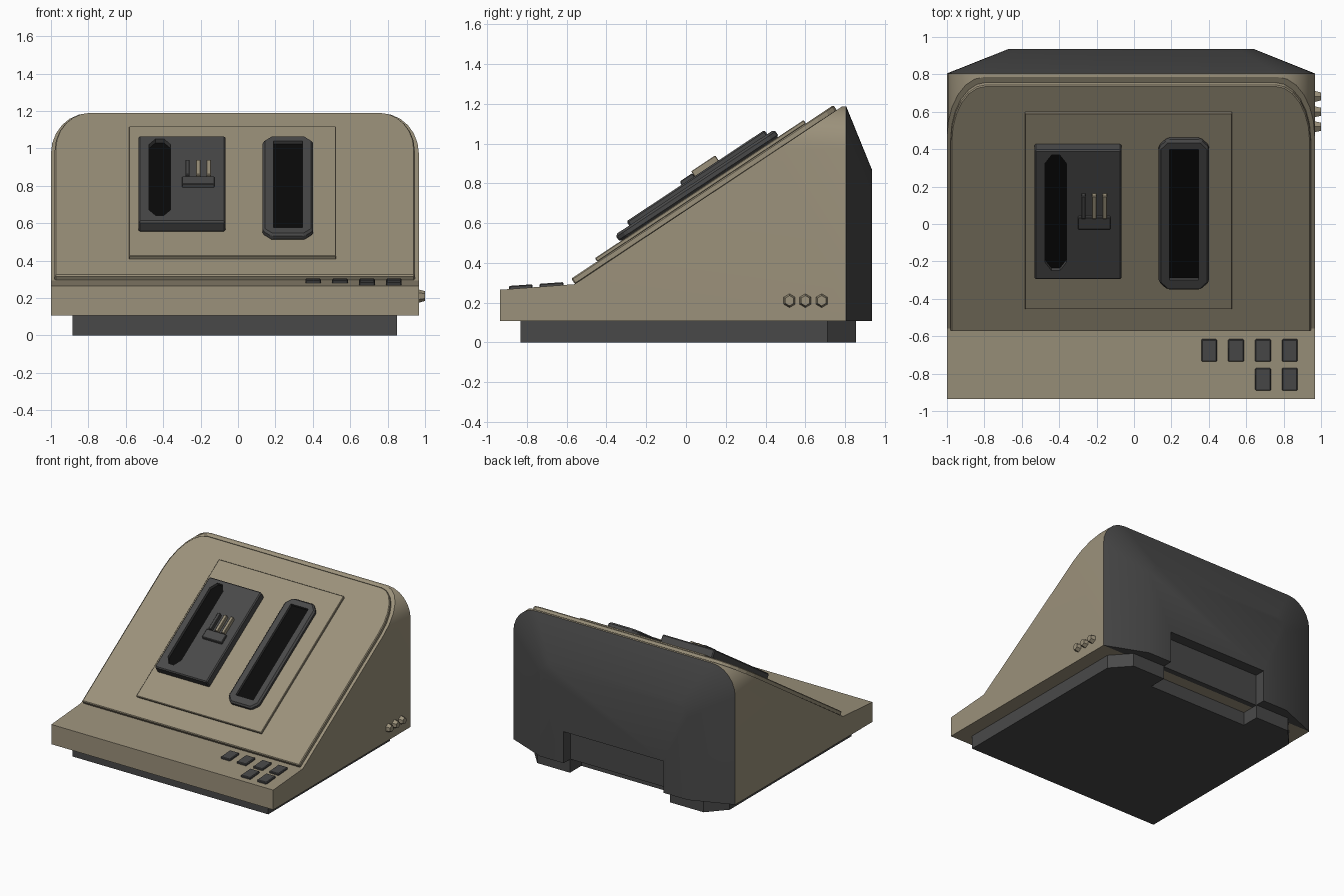
import bpy, bmesh, math

if "Cube" in bpy.data.objects:
    bpy.data.objects.remove(bpy.data.objects["Cube"])

def mat(name, r, g, b):
    m = bpy.data.materials.new(name)
    m.diffuse_color = (r, g, b, 1)
    m.use_nodes = True
    m.node_tree.nodes["Principled BSDF"].inputs["Base Color"].default_value = m.diffuse_color
    return m

TAN = mat("warm_tan", 0.33, 0.285, 0.198)
DARK = mat("charcoal", 0.066, 0.066, 0.066)
BLACK = mat("slot_black", 0.003, 0.003, 0.003)

# Local frames: (a, b, height) -> world
CS, SN = math.cos(math.radians(33.5)), math.sin(math.radians(33.5))
def slope(x, u, n): return (x, -0.56 + CS * u - SN * n, 0.296 + SN * u + CS * n)
LC, LS = math.cos(0.07), math.sin(0.07)
def ledge(x, v, n): return (x, -0.935 + LC * v - LS * n, 0.265 + LS * v + LC * n)
def along_y(x, z, y): return (x, y, z)
def along_x(y, z, x): return (x, y, z)
def along_z(x, y, z): return (x, y, z)

def loft(name, frame, loop0, h0, loop1, h1, material, bevel=0.0):
    """Closed solid between two outlines with the same number of points."""
    bm = bmesh.new()
    a = [bm.verts.new(frame(p, q, h0)) for p, q in loop0]
    b = [bm.verts.new(frame(p, q, h1)) for p, q in loop1]
    bm.faces.new(a)
    bm.faces.new(b[::-1])
    for i in range(len(a)):
        j = (i + 1) % len(a)
        bm.faces.new((a[i], a[j], b[j], b[i]))
    bmesh.ops.recalc_face_normals(bm, faces=bm.faces)
    me = bpy.data.meshes.new(name)
    bm.to_mesh(me)
    bm.free()
    ob = bpy.data.objects.new(name, me)
    bpy.context.collection.objects.link(ob)
    me.materials.append(material)
    if bevel:
        md = ob.modifiers.new("bevel", 'BEVEL')
        md.width, md.segments, md.limit_method = bevel, 1, 'ANGLE'
        apply(ob, md)
    return ob

def prism(name, frame, loop, h0, h1, material, bevel=0.0):
    return loft(name, frame, loop, h0, loop, h1, material, bevel)

def apply(ob, md):
    bpy.context.view_layer.objects.active = ob
    bpy.ops.object.modifier_apply(modifier=md.name)

def boolean(ob, cutter, op):
    md = ob.modifiers.new("cut", 'BOOLEAN')
    md.operation, md.object, md.solver = op, cutter, 'EXACT'
    apply(ob, md)
    bpy.data.objects.remove(cutter)

def smooth(ob):
    bpy.ops.object.select_all(action='DESELECT')
    ob.select_set(True)
    bpy.context.view_layer.objects.active = ob
    bpy.ops.object.shade_smooth_by_angle(angle=math.radians(28))

def rect(x0, x1, y0, y1):
    return [(x0, y0), (x1, y0), (x1, y1), (x0, y1)]

def arch(x0, x1, y0, y1, rx, ry, n=6):
    """Rectangle with rounded upper corners."""
    pts = [(x0, y0), (x1, y0)]
    for k in range(2 * n + 2):
        i = k if k <= n else k - 1
        t = math.pi / 2 * i / n
        cx = x1 - rx if k <= n else x0 + rx
        pts.append((cx + rx * math.cos(t), y1 - ry + ry * math.sin(t)))
    return pts

def chamfered(x0, x1, y0, y1, cx, cy):
    return [(x0 + cx, y0), (x1 - cx, y0), (x1, y0 + cy), (x1, y1 - cy),
            (x1 - cx, y1), (x0 + cx, y1), (x0, y1 - cy), (x0, y0 + cy)]

# Wedge housing: arched front outline trimmed by the side profile
outline = arch(-1.0, 0.967, 0.107, 1.187, 0.20, 0.215)
housing = prism("housing", along_y, outline, -0.935, 0.805, TAN)
side = [(-0.935, 0.0), (-0.935, 0.265), (-0.56, 0.293), (0.786, 1.187),
        (0.786, 1.3), (0.9, 1.3), (0.9, 0.0)]
boolean(housing, prism("side_trim", along_x, side, -1.2, 1.2, TAN), 'INTERSECT')
smooth(housing)

# Rear cover, tapered, with a cable recess
back = arch(-0.67, 0.64, 0.107, 0.865, 0.09, 0.10)
rear = loft("rear_cover", along_y, outline, 0.805, back, 0.936, DARK)
boolean(rear, prism("recess", along_y, rect(-0.455, 0.43, 0.0, 0.36), 0.85, 1.1, DARK), 'DIFFERENCE')
smooth(rear)

# Base with chamfered rear corners and a notch
foot = [(-0.885, -0.832), (0.85, -0.832), (0.85, 0.71), (0.72, 0.855), (0.43, 0.855), (0.43, 0.71),
        (-0.455, 0.71), (-0.455, 0.855), (-0.755, 0.855), (-0.885, 0.71)]
prism("base", along_z, foot, 0.0, 0.108, DARK)

# Sloping face panel and the raised plate on it
prism("face_panel", slope, arch(-0.98, 0.945, 0.0, 1.58, 0.19, 0.36), -0.005, 0.03, TAN, 0.006)
prism("mount_plate", slope, rect(-0.583, 0.525, 0.156, 1.414), 0.028, 0.05, TAN, 0.004)

# Left cradle with a long slot
cradle = prism("left_cradle", slope, rect(-0.532, -0.068, 0.39, 1.222), 0.048, 0.117, DARK, 0.008)
slot = chamfered(-0.477, -0.36, 0.45, 1.19, 0.036, 0.055)
boolean(cradle, prism("slot_cut", slope, slot, 0.06, 0.2, DARK), 'DIFFERENCE')
prism("left_slot", slope, slot, 0.055, 0.092, BLACK)

# Right cradle with chamfered corners
cradle = prism("right_cradle", slope, chamfered(0.132, 0.402, 0.305, 1.265, 0.045, 0.05), 0.048, 0.092, DARK, 0.012)
slot = rect(0.19, 0.345, 0.372, 1.21)
boolean(cradle, prism("slot_cut", slope, slot, 0.055, 0.2, DARK), 'DIFFERENCE')
prism("right_slot", slope, slot, 0.05, 0.07, BLACK)

# Contact block and pins
loft("contact_block", slope, rect(-0.30, -0.125, 0.72, 0.80), 0.112,
     rect(-0.30, -0.125, 0.725, 0.80), 0.136, DARK, 0.004)
for i, m in enumerate((DARK, TAN, TAN)):
    x = -0.27 + 0.057 * i
    prism(f"contact_pin_{i + 1}", slope, rect(x - 0.012, x + 0.012, 0.80, 0.945), 0.112, 0.147, m, 0.003)

# Keys on the front ledge
keys = [(x, 0.26) for x in (0.402, 0.545, 0.69, 0.833)] + [(x, 0.105) for x in (0.69, 0.833)]
for i, (x, v) in enumerate(keys):
    prism(f"key_{i + 1}", ledge, rect(x - 0.042, x + 0.042, v - 0.06, v + 0.06), -0.01, 0.016, DARK, 0.005)

# Hexagonal knobs on the right side
def hexagon(y, r):
    return [(y + r * 0.95 * math.sin(k * math.pi / 3), 0.21 + r * math.cos(k * math.pi / 3)) for k in range(6)]
for i, y in enumerate((0.52, 0.60, 0.682)):
    loft(f"side_knob_{i + 1}", along_x, hexagon(y, 0.037), 0.96, hexagon(y, 0.026), 1.0, TAN)
